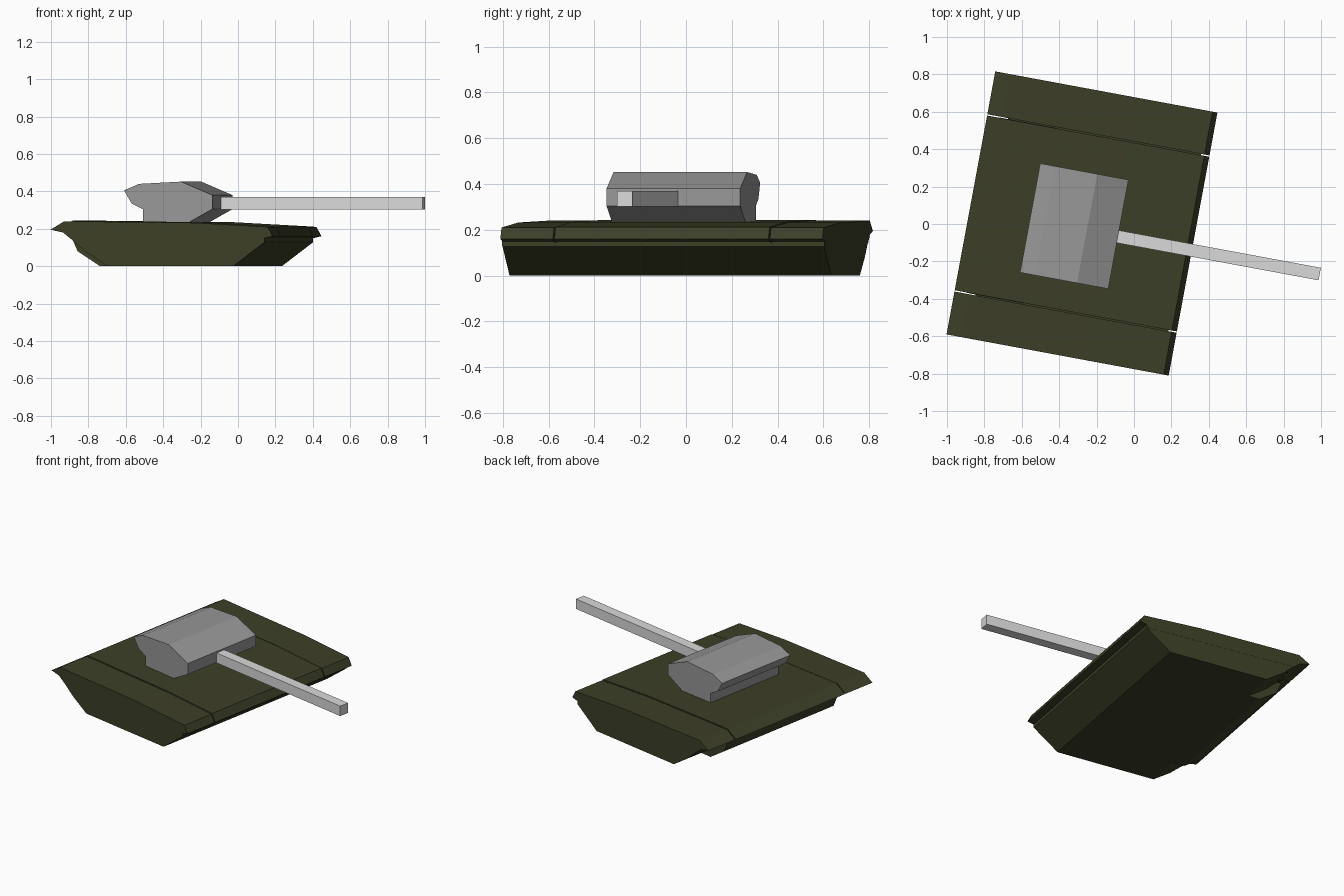
import bpy, bmesh, math

if "Cube" in bpy.data.objects:
    bpy.data.objects.remove(bpy.data.objects["Cube"])

YAW = math.radians(-10.5)   # the whole vehicle is turned slightly
MID = -0.048                # lateral centre line of the hull


def material(name, rgb):
    m = bpy.data.materials.new(name)
    m.diffuse_color = (*rgb, 1)
    m.use_nodes = True
    m.node_tree.nodes["Principled BSDF"].inputs["Base Color"].default_value = m.diffuse_color
    return m


GREEN = material("olive_green", (0.045, 0.050, 0.020))
GREY = material("turret_grey", (0.31, 0.31, 0.31))
LIGHT = material("barrel_light_grey", (0.70, 0.70, 0.70))


def prism(name, profile, v0, v1, mat):
    """Extrude a (length, height) side profile sideways from v0 to v1."""
    bm = bmesh.new()
    a = [bm.verts.new((u, v0, z)) for u, z in profile]
    b = [bm.verts.new((u, v1, z)) for u, z in profile]
    bm.faces.new(a)
    bm.faces.new(b[::-1])
    n = len(a)
    for i in range(n):
        j = (i + 1) % n
        bm.faces.new((a[j], a[i], b[i], b[j]))
    bmesh.ops.recalc_face_normals(bm, faces=bm.faces)
    mesh = bpy.data.meshes.new(name)
    bm.to_mesh(mesh)
    bm.free()
    mesh.materials.append(mat)
    ob = bpy.data.objects.new(name, mesh)
    ob.rotation_euler.z = YAW
    bpy.context.collection.objects.link(ob)
    return ob


# Lower hull: tub with sloped nose and tail
prism("lower_hull", [(-0.765, 0.145), (-0.69, 0.08), (-0.57, 0), (0.115, 0),
                     (0.285, 0.128), (0.285, 0.145)],
      MID - 0.714, MID + 0.714, GREEN)
# Middle of the tail sits a little further back
prism("tail_plate", [(-0.81, 0.16), (-0.775, 0.08), (-0.655, 0.001), (-0.5, 0.001),
                     (-0.5, 0.16)],
      MID - 0.477, MID + 0.477, GREEN)

# Upper hull deck and the two side fenders
deck = [(-0.878, 0.195), (-0.804, 0.240), (-0.1, 0.232), (0.303, 0.210),
        (0.330, 0.160), (0.285, 0.150), (0.285, 0.130), (-0.765, 0.144),
        (-0.81, 0.18)]
center = [(u, z + (0.003 if z > 0.2 else 0)) for u, z in deck]
prism("upper_deck", center, MID - 0.475, MID + 0.475, GREEN)
for side, s in (("right", -1), ("left", 1)):
    prism(side + "_fender", deck, MID + s * 0.482, MID + s * 0.715, GREEN)

# Turret: angular prism with undercut nose and rear bustle
prism("turret", [(-0.552, 0.405), (-0.47, 0.440), (-0.242, 0.452), (-0.072, 0.380),
                 (-0.072, 0.305), (-0.21, 0.228), (-0.45, 0.228), (-0.45, 0.305),
                 (-0.51, 0.335)], -0.366, 0.227, GREY)

# Gun barrel: square bar
prism("gun_barrel", [(-0.10, 0.302), (1.025, 0.302), (1.025, 0.370), (-0.10, 0.370)],
      -0.116, -0.048, LIGHT)
